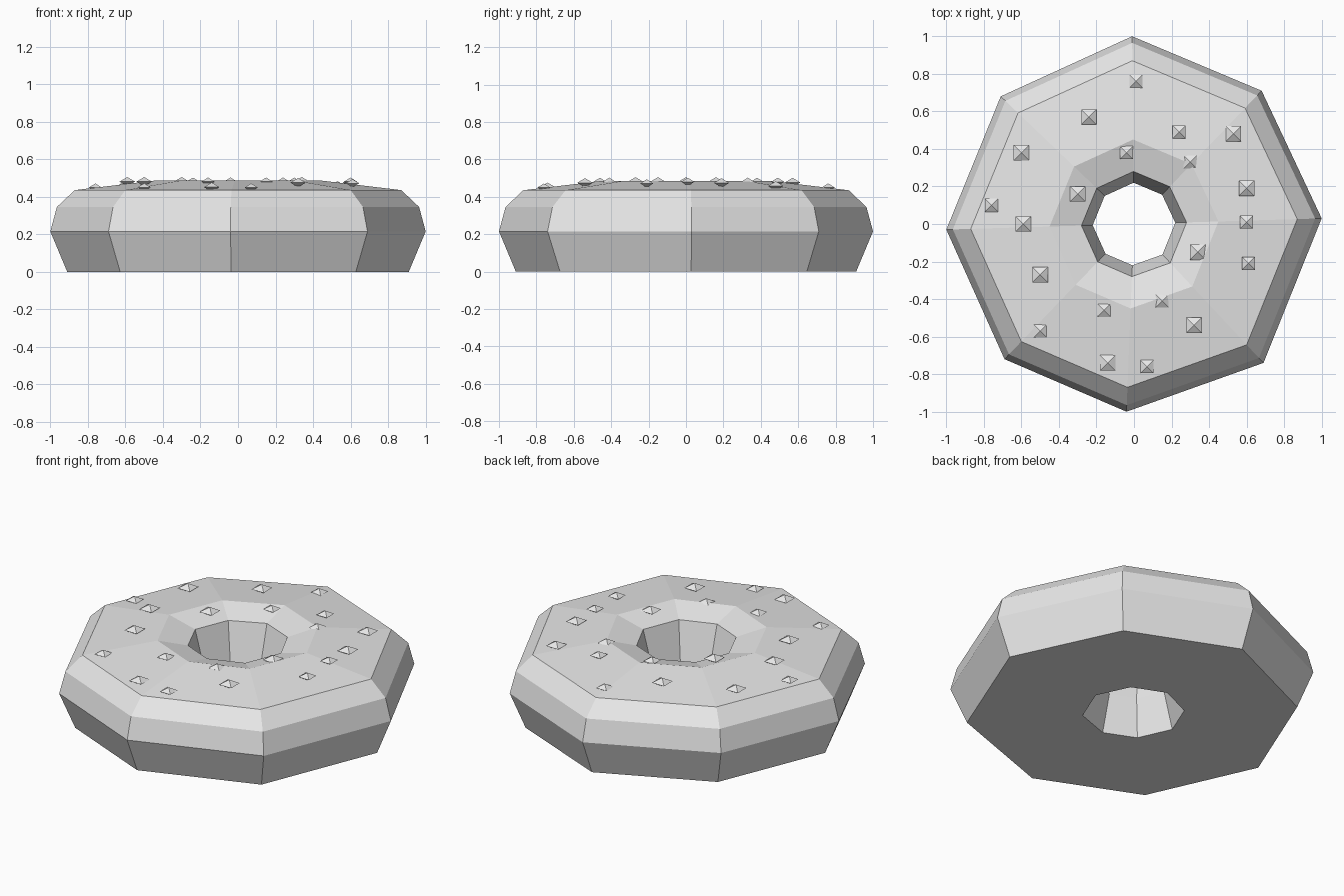
import bpy
import bmesh
from math import hypot, pi, sqrt
from mathutils import Matrix, Vector

default_cube = bpy.data.objects.get("Cube")
if default_cube:
    bpy.data.objects.remove(default_cube, do_unlink=True)


def make_material(name, colour):
    material = bpy.data.materials.new(name)
    material.use_nodes = True
    material.diffuse_color = colour
    material.node_tree.nodes["Principled BSDF"].inputs["Base Color"].default_value = colour
    return material


def finish(bm, name, material):
    bmesh.ops.recalc_face_normals(bm, faces=bm.faces[:])
    mesh = bpy.data.meshes.new(name)
    bm.to_mesh(mesh)
    bm.free()
    mesh.materials.append(material)
    result = bpy.data.objects.new(name, mesh)
    bpy.context.collection.objects.link(result)
    return result


pale_grey = make_material("pale grey", (0.8, 0.8, 0.8, 1))

# Slightly uneven eight-sided outline, scaled to make every ring of the body
outline = [(-.01, 1), (-.71, .68), (-1, -.03), (-.69, -.72),
           (-.04, -1), (.69, -.74), (1, .03), (.68, .71)]

# Closed cross-section as (outline scale, height), from the base outwards
section = [(.28, 0), (.91, 0), (1, .215), (.965, .345),
           (.87, .435), (.45, .485), (.28, .44), (.22, .215)]

# Ring body
bm = bmesh.new()
rings = [[bm.verts.new((x * scale, y * scale, z)) for x, y in outline]
         for scale, z in section]
for index, ring in enumerate(rings):
    following = rings[(index + 1) % len(rings)]
    for side in range(len(outline)):
        after = (side + 1) % len(outline)
        bm.faces.new((ring[side], ring[after], following[after], following[side]))
finish(bm, "ring_body", pale_grey)

# Diamond-shaped sprinkles in two sizes
large_spots = [(-.24, .57), (.53, .48), (-.6, .38), (-.3, .16), (.6, .19),
               (-.59, 0), (.34, -.15), (-.5, -.27), (.32, -.54), (-.14, -.74)]
small_spots = [(.01, .76), (.24, .49), (-.04, .38), (.3, .33), (-.76, .1),
               (.6, .01), (.61, -.21), (.15, -.41), (-.16, -.46),
               (-.5, -.57), (.07, -.76)]


def add_sprinkle(bm, x, y, half_width, half_height):
    z = .48 - max(0, hypot(x, y) - .6) * .19
    radius = half_width * sqrt(2)
    transform = (Matrix.Translation(Vector((x, y, z)))
                 @ Matrix.Rotation(pi / 4, 4, "Z")
                 @ Matrix.Diagonal((radius, radius, half_height, 1)))
    bmesh.ops.create_uvsphere(bm, u_segments=4, v_segments=2,
                              radius=1, matrix=transform)


bm = bmesh.new()
for spots, half_width, half_height in ((large_spots, .041, .025),
                                       (small_spots, .035, .022)):
    for x, y in spots:
        add_sprinkle(bm, x, y, half_width, half_height)
finish(bm, "sprinkles", pale_grey)
